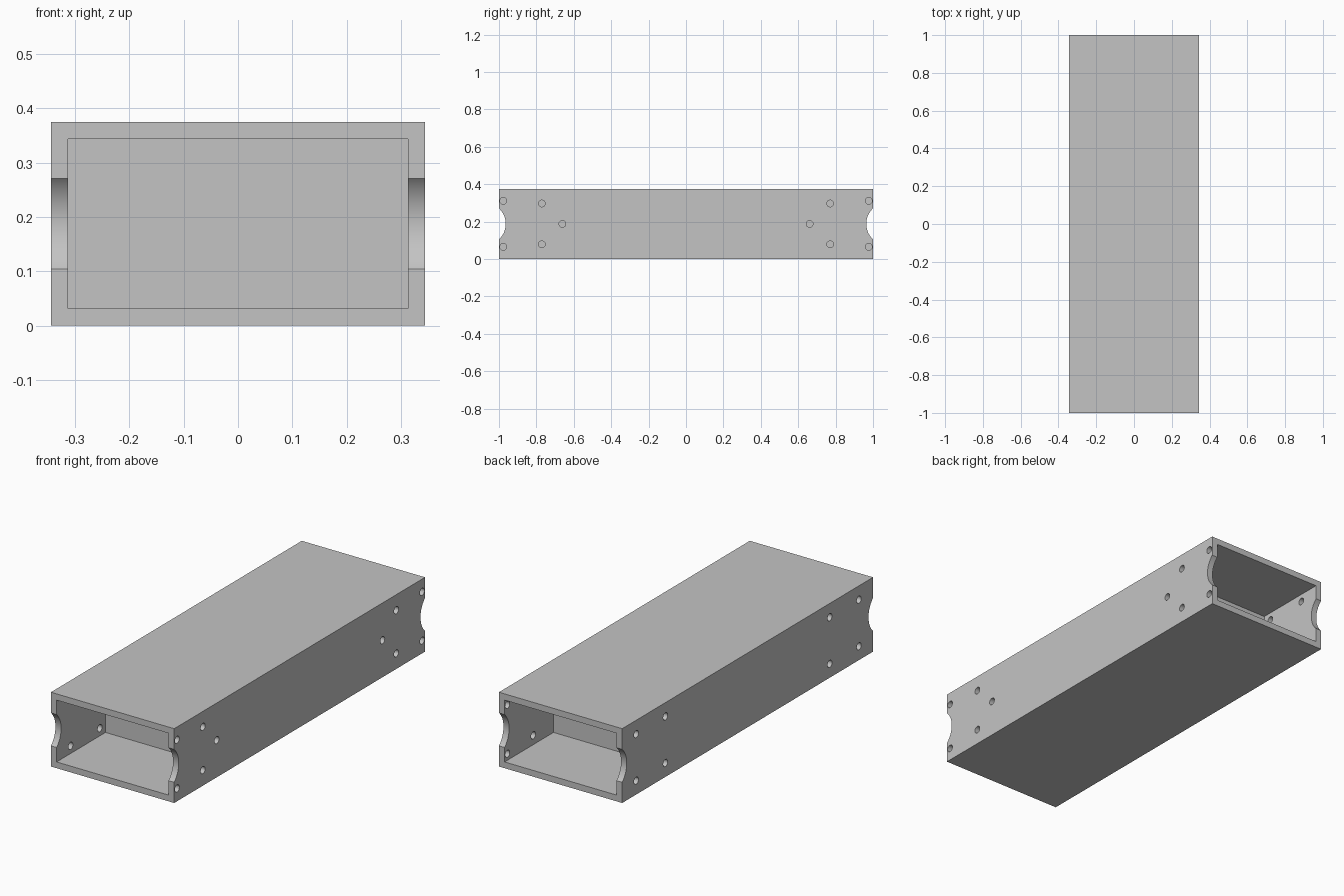
import bpy
from math import pi

old = bpy.data.objects.get("Cube")
if old:
    bpy.data.objects.remove(old, do_unlink=True)

HALF_X, HALF_Y, HEIGHT, WALL = 0.344, 1.0, 0.375, 0.0315
MID_Z = HEIGHT / 2
POCKET = 0.39
HOLE_R = 0.018

grey = bpy.data.materials.new("plain grey")
grey.use_nodes = True
colour = (0.55, 0.55, 0.55, 1)
grey.diffuse_color = colour
grey.node_tree.nodes["Principled BSDF"].inputs["Base Color"].default_value = colour


def box(name, centre, size):
    bpy.ops.mesh.primitive_cube_add(size=1, location=centre)
    ob = bpy.context.object
    ob.name = name
    ob.scale = size
    bpy.ops.object.transform_apply(location=True, rotation=True, scale=True)
    return ob


def rod(name, centre, radius, length, sides):
    """Cylinder lying along x."""
    bpy.ops.mesh.primitive_cylinder_add(vertices=sides, radius=radius, depth=length,
                                        location=centre, rotation=(0, pi / 2, 0))
    ob = bpy.context.object
    ob.name = name
    bpy.ops.object.transform_apply(location=True, rotation=True, scale=True)
    return ob


def cut(target, cutters):
    """Subtract a group of separate cutters, then remove them."""
    bpy.ops.object.select_all(action='DESELECT')
    for c in cutters:
        c.select_set(True)
    bpy.context.view_layer.objects.active = cutters[0]
    bpy.ops.object.join()
    cutter = bpy.context.object
    cutter.hide_render = True
    mod = target.modifiers.new("cut", 'BOOLEAN')
    mod.operation = 'DIFFERENCE'
    mod.solver = 'EXACT'
    mod.object = cutter
    bpy.ops.object.select_all(action='DESELECT')
    target.select_set(True)
    bpy.context.view_layer.objects.active = target
    bpy.ops.object.modifier_apply(modifier=mod.name)
    bpy.data.objects.remove(cutter, do_unlink=True)


# Long rectangular beam
beam = box("beam", (0, 0, MID_Z), (2 * HALF_X, 2 * HALF_Y, HEIGHT))
beam.data.materials.append(grey)

# Open pocket in each end, leaving a closed middle
depth = POCKET + 0.1
cut(beam, [box("pocket_cutter", (0, s * (HALF_Y + 0.1 - depth / 2), MID_Z),
               (2 * (HALF_X - WALL), depth, HEIGHT - 2 * WALL)) for s in (-1, 1)])

# Rounded notches in the end edges of both side walls
NOTCH_R, NOTCH_DEPTH = 0.114, 0.036
cut(beam, [rod("notch_cutter", (0, s * (HALF_Y + NOTCH_R - NOTCH_DEPTH), MID_Z),
               NOTCH_R, 1, 96) for s in (-1, 1)])

# Screw holes: (distance from the middle, offset from mid height)
left_holes = [(0.977, 0.123), (0.977, -0.123), (0.771, 0.109), (0.771, -0.109), (0.661, 0)]
right_holes = [(y, z) for y in (0.888, 0.655) for z in (0.1175, -0.1175)]
drills = []
for side, holes in ((1, left_holes), (-1, right_holes)):
    for end in (-1, 1):
        for y, z in holes:
            drills.append(rod("hole_cutter", (side * (HALF_X - WALL / 2), end * y, MID_Z + z),
                              HOLE_R, 3 * WALL, 32))
cut(beam, drills)

# One material, smooth round cuts with crisp edges
beam.data.materials.clear()
beam.data.materials.append(grey)
for face in beam.data.polygons:
    face.material_index = 0
bpy.ops.object.select_all(action='DESELECT')
beam.select_set(True)
bpy.context.view_layer.objects.active = beam
bpy.ops.object.shade_smooth_by_angle(angle=pi / 6)
